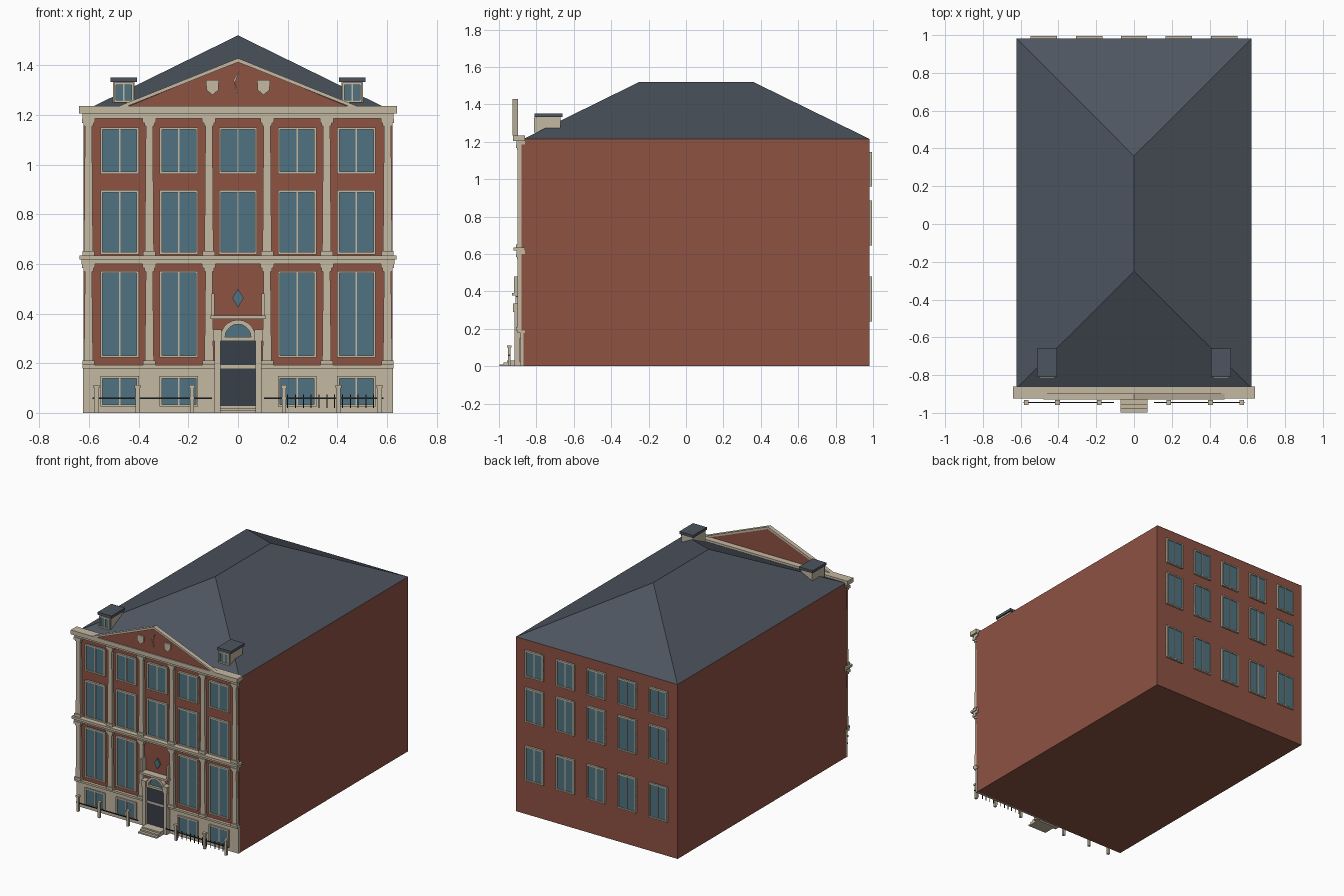
import bpy, bmesh, math
from mathutils import Vector

if "Cube" in bpy.data.objects:
    bpy.data.objects.remove(bpy.data.objects["Cube"])


def material(name, rgb):
    m = bpy.data.materials.new(name)
    m.diffuse_color = (*rgb, 1)
    m.use_nodes = True
    m.node_tree.nodes["Principled BSDF"].inputs["Base Color"].default_value = m.diffuse_color
    return m


BRICK = material("brick", (0.27, 0.085, 0.055))
STONE = material("stone", (0.55, 0.48, 0.36))
GLASS = material("glass", (0.08, 0.17, 0.22))
SLATE = material("slate", (0.075, 0.09, 0.115))
IRON = material("iron", (0.02, 0.025, 0.03))
DOOR = material("door_paint", (0.04, 0.05, 0.065))

FRONT, BACK = -0.88, 0.98


class Part:
    """Collects boxes and prisms into one named mesh object."""

    def __init__(self, name, mat):
        self.name, self.mat, self.bm = name, mat, bmesh.new()

    def prism(self, profile, y0, y1):
        # extrude an x-z outline along y
        a = [self.bm.verts.new((x, y0, z)) for x, z in profile]
        b = [self.bm.verts.new((x, y1, z)) for x, z in profile]
        self.bm.faces.new(a)
        self.bm.faces.new(b[::-1])
        n = len(a)
        for i in range(n):
            j = (i + 1) % n
            self.bm.faces.new((a[j], a[i], b[i], b[j]))

    def box(self, x0, x1, y0, y1, z0, z1):
        self.prism([(x0, z0), (x1, z0), (x1, z1), (x0, z1)], y0, y1)

    def done(self):
        bmesh.ops.recalc_face_normals(self.bm, faces=self.bm.faces[:])
        me = bpy.data.meshes.new(self.name)
        self.bm.to_mesh(me)
        self.bm.free()
        me.materials.append(self.mat)
        ob = bpy.data.objects.new(self.name, me)
        bpy.context.collection.objects.link(ob)
        return ob


# Brick body
body = Part("brick_body", BRICK)
body.box(-0.622, 0.622, FRONT, BACK, 0, 1.215)
body.done()

# Hipped roof
roof = Part("hip_roof", SLATE)
v = [roof.bm.verts.new(p) for p in (
    (-0.622, -0.87, 1.215), (0.622, -0.87, 1.215), (0.622, 0.982, 1.215), (-0.622, 0.982, 1.215),
    (0, -0.25, 1.52), (0, 0.36, 1.52))]
for f in ((0, 1, 4), (1, 2, 5, 4), (2, 3, 5), (3, 0, 4, 5), (3, 2, 1, 0)):
    roof.bm.faces.new([v[i] for i in f])
roof.done()

# Stone plinth, string course and main cornice
bands = Part("stone_bands", STONE)
bands.box(-0.624, 0.624, -0.884, FRONT + 0.01, 0, 0.18)
for x, y, z0, z1 in ((0.627, -0.9, 0.178, 0.192), (0.63, -0.905, 0.6, 0.618), (0.638, -0.922, 0.618, 0.634),
                     (0.627, -0.905, 1.185, 1.205), (0.641, -0.924, 1.205, 1.235)):
    bands.box(-x, x, y, FRONT + 0.02, z0, z1)
bands.done()

# Pilasters in two storeys: plinth, tapered shaft, stepped capital
pil = Part("pilasters", STONE)
for x in (-0.602, -0.357, -0.117, 0.117, 0.357, 0.602):
    for z0, z1 in ((0.192, 0.6), (0.634, 1.185)):
        pil.box(x - 0.025, x + 0.025, -0.908, FRONT, z0, z0 + 0.018)
        pil.prism([(x - 0.018, z0 + 0.018), (x + 0.018, z0 + 0.018),
                   (x + 0.014, z1 - 0.03), (x - 0.014, z1 - 0.03)], -0.9, FRONT)
        pil.box(x - 0.02, x + 0.02, -0.904, FRONT, z1 - 0.03, z1 - 0.017)
        pil.box(x - 0.027, x + 0.027, -0.91, FRONT, z1 - 0.017, z1)
pil.done()


# Windows: frame bars, central mullion and glass sheet
def window(frame, glass, x, z0, z1, w, wall, side, t=0.009, out=0.014):
    def ys(d):
        return sorted((wall, wall + side * d))
    h = w / 2
    glass.box(x - h, x + h, *ys(out * 0.5), z0, z1)
    y = ys(out)
    frame.box(x - h, x - h + t, *y, z0, z1)
    frame.box(x + h - t, x + h, *y, z0, z1)
    frame.box(x - h + t, x + h - t, *y, z0, z0 + t)
    frame.box(x - h + t, x + h - t, *y, z1 - t, z1)
    frame.box(x - 0.003, x + 0.003, *ys(out * 0.8), z0 + t, z1 - t)


columns = (-0.477, -0.238, 0, 0.238, 0.477)
frame, glass = Part("front_window_frames", STONE), Part("front_window_glass", GLASS)
for x in columns:
    for z0, z1 in ((0.025, 0.148), (0.222, 0.572), (0.638, 0.897), (0.962, 1.15)):
        if x == 0 and z0 < 0.6:
            continue
        window(frame, glass, x, z0, z1, 0.155, FRONT, -1)
# Diamond light above the door
glass.prism([(0, 0.425), (0.023, 0.462), (0, 0.5), (-0.023, 0.462)], -0.89, FRONT)
frame.done()
glass.done()

frame, glass = Part("rear_window_frames", STONE), Part("rear_window_glass", GLASS)
for x in columns:
    for z0, z1 in ((0.238, 0.48), (0.645, 0.885), (0.96, 1.145)):
        window(frame, glass, x, z0, z1, 0.14, BACK, 1)
frame.done()
glass.done()


# Doorway: leaf, jambs, arch with fanlight, hood and side finials
def arc(r, z, n=10):
    return [(r * math.cos(math.pi * i / n), z + r * math.sin(math.pi * i / n)) for i in range(n + 1)]


door = Part("door_leaf", DOOR)
door.box(-0.07, 0.07, -0.897, FRONT, 0.03, 0.29)
door.done()
sur = Part("door_surround", STONE)
for s in (-1, 1):
    sur.box(*sorted((s * 0.07, s * 0.094)), -0.918, FRONT, 0, 0.29)
    sur.box(*sorted((s * 0.066, s * 0.1)), -0.924, FRONT, 0.29, 0.335)
    sur.box(*sorted((s * 0.094, s * 0.106)), -0.92, FRONT, 0.392, 0.48)
sur.box(-0.07, 0.07, -0.912, FRONT, 0.29, 0.305)
outer, inner = arc(0.07, 0.305), arc(0.052, 0.305)
for i in range(10):
    sur.prism([outer[i], outer[i + 1], inner[i + 1], inner[i]], -0.912, FRONT)
sur.box(-0.11, 0.11, -0.93, FRONT, 0.378, 0.392)
sur.done()
fan = Part("door_fanlight", GLASS)
fan.prism(inner, -0.895, FRONT)
fan.done()

# Entrance steps
steps = Part("entrance_steps", STONE)
for i in range(3):
    steps.box(-0.072, 0.072, -0.997 + 0.02 * i, -0.897, 0.01 * i, 0.01 * (i + 1))
steps.done()

# Pediment: brick triangle with raking stone edges
ped = Part("pediment_wall", BRICK)
ped.prism([(-0.44, 1.235), (0.44, 1.235), (0, 1.415)], -0.917, -0.903)
ped.done()
rake = Part("pediment_rakes", STONE)
for s in (-1, 1):
    rake.prism([(s * 0.48, 1.235), (s * 0.445, 1.235), (0, 1.412), (0, 1.428)], -0.928, -0.898)
rake.done()

# Pediment shields and central carving
orn = Part("pediment_ornaments", STONE)
for x in (-0.103, 0.103):
    orn.prism([(x - 0.026, 1.34), (x + 0.026, 1.34), (x + 0.024, 1.3),
               (x, 1.28), (x - 0.024, 1.3)], -0.927, -0.915)
orn.prism([(-0.018, 1.34), (-0.006, 1.29), (0.0, 1.29), (-0.012, 1.33), (-0.004, 1.35),
           (0.006, 1.375), (-0.006, 1.36)], -0.927, -0.915)
orn.done()

# Dormers with flat slate caps
for s, label in ((-1, "left"), (1, "right")):
    x = s * 0.46
    d = Part(label + "_dormer", STONE)
    d.box(x - 0.043, x + 0.043, -0.8, -0.67, 1.235, 1.332)
    g = Part(label + "_dormer_glass", GLASS)
    window(d, g, x, 1.25, 1.33, 0.08, -0.8, -1)
    d.done()
    g.done()
    c = Part(label + "_dormer_cap", SLATE)
    c.box(x - 0.053, x + 0.053, -0.81, -0.66, 1.332, 1.35)
    c.done()

# Street fence: stone posts, iron rails and balusters
posts = Part("fence_posts", STONE)
for x in (-0.57, -0.405, -0.185, 0.185, 0.405, 0.57):
    posts.box(x - 0.008, x + 0.008, -0.953, -0.937, 0, 0.1)
    posts.box(x - 0.012, x + 0.012, -0.957, -0.933, 0.1, 0.112)
posts.done()
rails = Part("fence_rails", IRON)
rails.box(-0.585, -0.105, -0.948, -0.942, 0.056, 0.062)
rails.box(0.105, 0.585, -0.948, -0.942, 0.056, 0.062)
for i in range(12):
    x = 0.2 + i * 0.0315
    rails.box(x - 0.002, x + 0.002, -0.947, -0.943, 0.02, 0.075)
rails.done()
